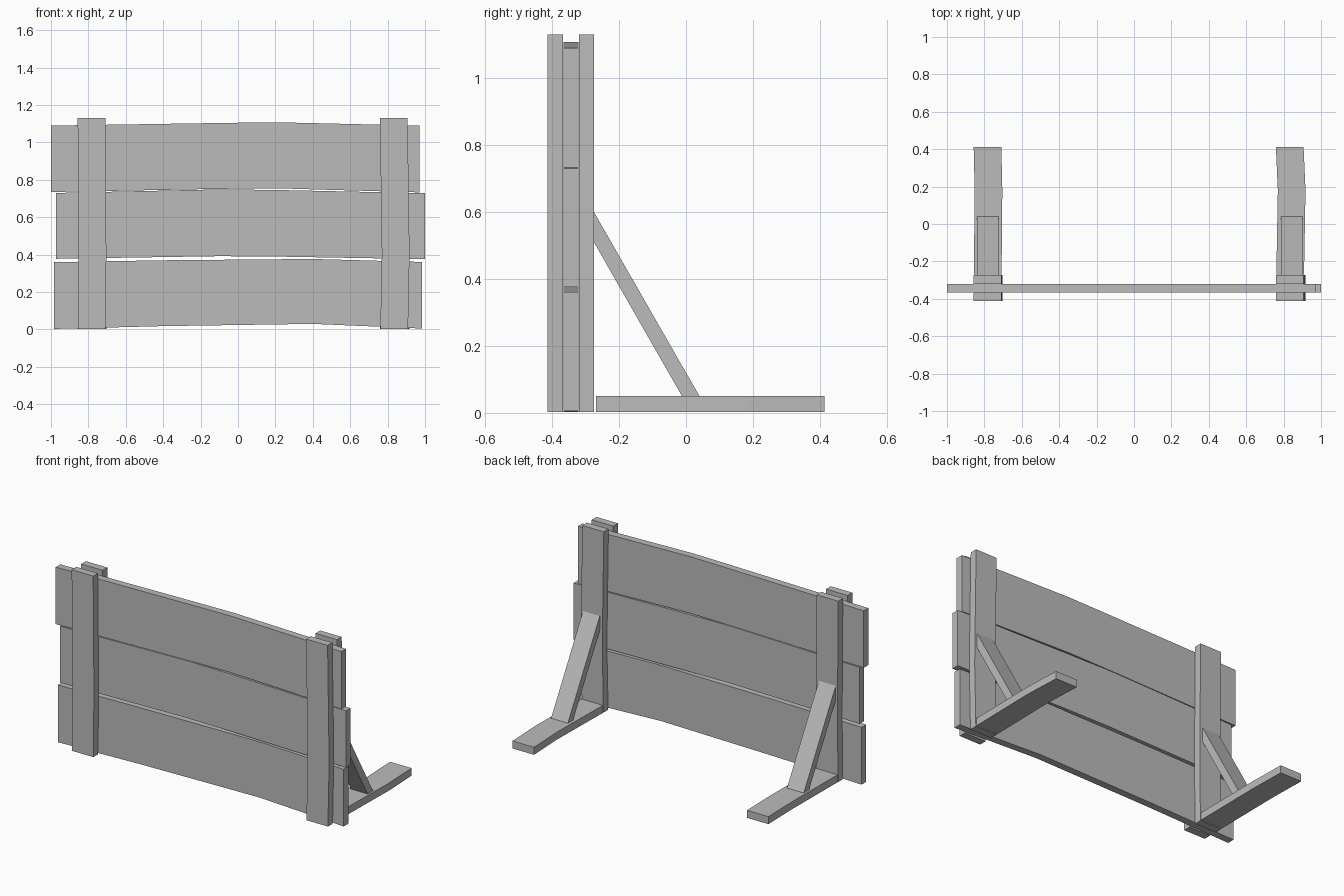
import bpy
import bmesh
from mathutils import Vector

cube = bpy.data.objects.get("Cube")
if cube:
    bpy.data.objects.remove(cube, do_unlink=True)

# One plain grey for all the timber
GREY = (0.5, 0.5, 0.5, 1.0)
timber = bpy.data.materials.new("grey_timber")
timber.use_nodes = True
timber.diffuse_color = GREY
timber.node_tree.nodes["Principled BSDF"].inputs["Base Color"].default_value = GREY


def plank(name, along, across, stations, near, far):
    """Warped plank: stations are (position along, low edge, high edge);
    near and far bound its thickness on the remaining axis."""
    thick = 3 - along - across
    bm = bmesh.new()
    rings = []
    for t, low, high in stations:
        ring = []
        for edge, depth in ((low, near), (high, near), (high, far), (low, far)):
            p = Vector()
            p[along], p[across], p[thick] = t, edge, depth
            ring.append(bm.verts.new(p))
        rings.append(ring)
    for a, b in zip(rings, rings[1:]):
        for i in range(4):
            j = (i + 1) % 4
            bm.faces.new((a[i], a[j], b[j], b[i]))
    bm.faces.new(rings[0])
    bm.faces.new(rings[-1])
    bmesh.ops.recalc_face_normals(bm, faces=bm.faces)
    mesh = bpy.data.meshes.new(name)
    bm.to_mesh(mesh)
    bm.free()
    mesh.materials.append(timber)
    obj = bpy.data.objects.new(name, mesh)
    bpy.context.collection.objects.link(obj)
    return obj


X, Y, Z = range(3)

# Three wide horizontal boards with a slight upward bow
boards = {
    "lower_board": [(-0.985, 0.003, 0.36), (-0.4, 0.018, 0.37),
                    (0.4, 0.03, 0.377), (0.985, 0.005, 0.361)],
    "middle_board": [(-0.972, 0.378, 0.73), (-0.1, 0.392, 0.749),
                     (0.2, 0.39, 0.746), (1.0, 0.376, 0.729)],
    "upper_board": [(-1.0, 0.735, 1.09), (-0.1, 0.752, 1.104),
                    (0.2, 0.755, 1.108), (0.97, 0.733, 1.09)],
}
for name, stations in boards.items():
    plank(name, X, Z, stations, -0.366, -0.321)

# Posts, feet and braces at each end
HALF = 0.074
for side, cx, bow in (("right", -0.782, 0.004), ("left", 0.835, 0.008)):
    post = [(z, cx + s - HALF, cx + s + HALF)
            for z, s in ((0.002, 0), (0.4, bow), (0.7, bow * 0.5), (1.13, -bow * 0.3))]
    plank(side + "_front_post", Z, X, post, -0.413, -0.367)
    plank(side + "_back_post", Z, X, post, -0.32, -0.274)

    foot = [(y, cx + s - HALF, cx + s + HALF)
            for y, s in ((-0.269, 0), (0.18, bow), (0.413, -bow * 0.3))]
    plank(side + "_foot", Y, X, foot, 0.003, 0.05)

    bx = cx + (0.009 if side == "left" else 0)
    brace = [(bx - 0.058, bx + 0.058)]
    # Sloping brace: profile edges run from the post down to the foot
    plank(side + "_brace", Y, Z,
          [(-0.275, 0.51, 0.60), (-0.012, 0.05, 0.141), (0.04, 0.05, 0.051)],
          *brace[0])
